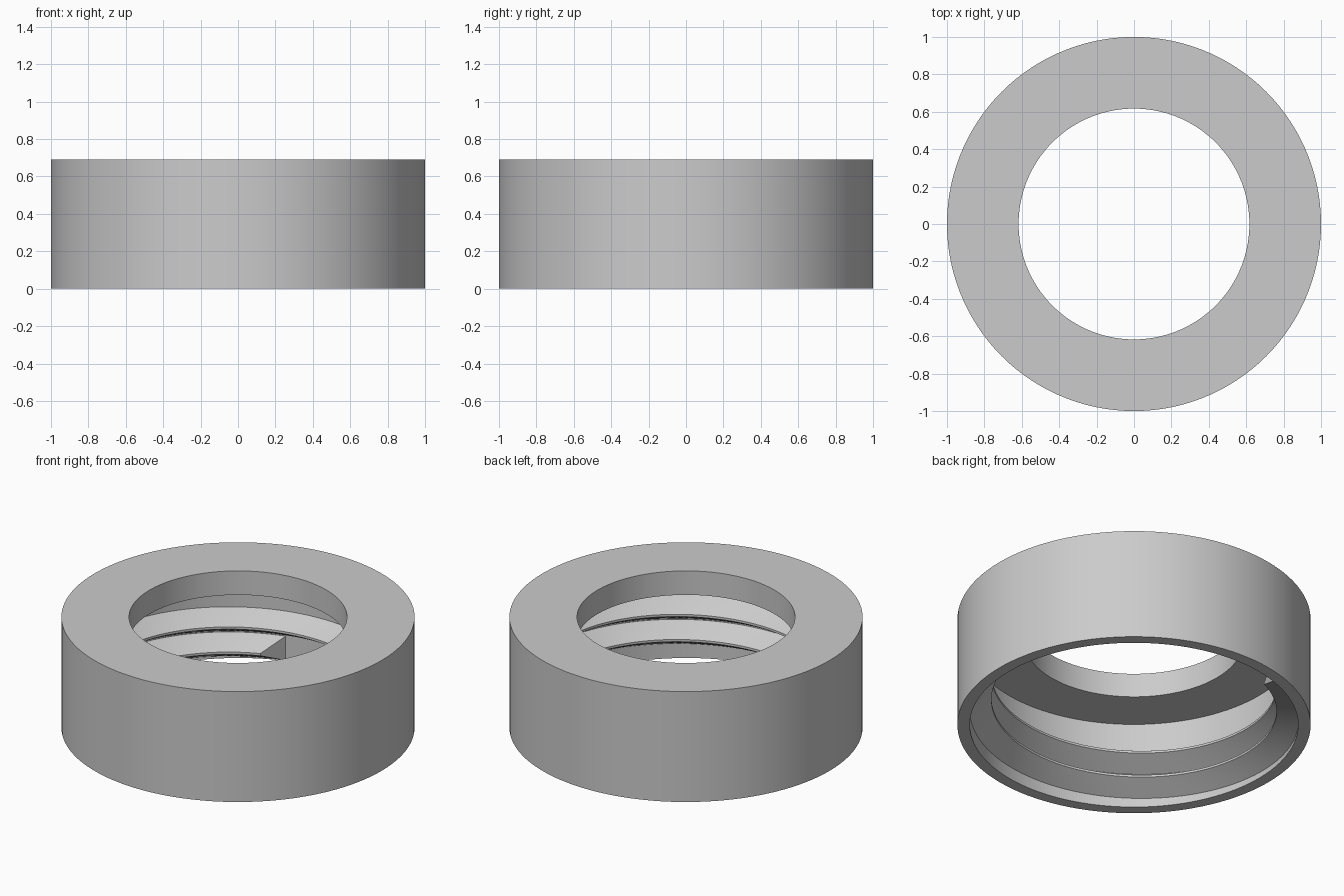
import bpy, bmesh
from math import cos, sin, radians

cube = bpy.data.objects.get("Cube")
if cube:
    bpy.data.objects.remove(cube, do_unlink=True)

grey = bpy.data.materials.new("plain grey")
grey.use_nodes = True
grey.diffuse_color = (0.6, 0.6, 0.6, 1)
grey.node_tree.nodes["Principled BSDF"].inputs["Base Color"].default_value = (0.6, 0.6, 0.6, 1)

SEGMENTS = 120
BORE = 0.93          # inner wall radius
CREST = 0.807        # thread crest radius
PITCH = 0.157


def sweep(name, rings, closed):
    """Join matching cross-sections into a solid; cap it if it is open."""
    bm = bmesh.new()
    rows = [[bm.verts.new(p) for p in ring] for ring in rings]
    pairs = list(zip(rows, rows[1:]))
    if closed:
        pairs.append((rows[-1], rows[0]))
    for a, b in pairs:
        for i in range(len(a)):
            j = (i + 1) % len(a)
            bm.faces.new((a[i], a[j], b[j], b[i]))
    if not closed:
        bm.faces.new(rows[0])
        bm.faces.new(rows[-1])
    bmesh.ops.recalc_face_normals(bm, faces=bm.faces)
    mesh = bpy.data.meshes.new(name)
    bm.to_mesh(mesh)
    bm.free()
    mesh.materials.append(grey)
    obj = bpy.data.objects.new(name, mesh)
    bpy.context.collection.objects.link(obj)
    bpy.context.view_layer.objects.active = obj
    obj.select_set(True)
    bpy.ops.object.shade_smooth_by_angle(angle=radians(20))
    obj.select_set(False)
    return obj


def polar(r, degrees, z):
    a = radians(degrees)
    return (r * cos(a), r * sin(a), z)


# Cap body: thin skirt with a thick, open lid
body = [(1, 0), (1, 0.69), (0.617, 0.69), (0.617, 0.54), (BORE, 0.54), (BORE, 0)]
sweep("cap_body",
      [[polar(r, 360 * s / SEGMENTS, z) for r, z in body] for s in range(SEGMENTS)],
      True)

# Internal right-hand thread: section as radius, height offset, angular lead
section = [(BORE + 0.003, -0.077, -4), (CREST, -0.007, 4),
           (CREST, 0.007, 4), (BORE + 0.003, 0.077, -4)]
START, END, STEP = 112, 760, 3


def thread_ring(angle):
    return [polar(r, angle + lead, 0.081 + PITCH * (angle + lead - START) / 360 + dz)
            for r, dz, lead in section]


sweep("inner_thread", [thread_ring(a) for a in range(START, END + 1, STEP)], False)
